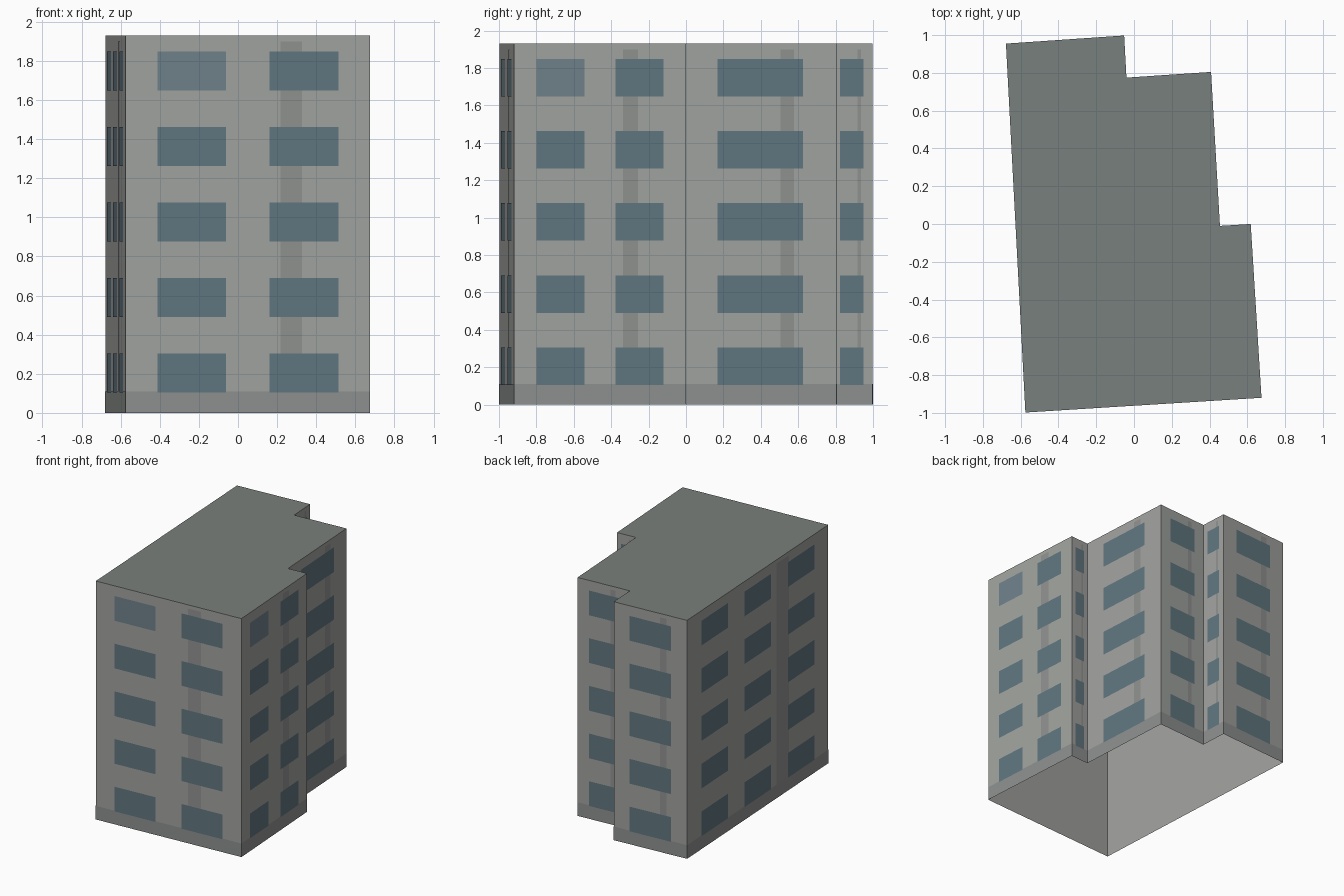
import bpy
from mathutils import Vector

if "Cube" in bpy.data.objects:
    bpy.data.objects.remove(bpy.data.objects["Cube"])

H = 1.93          # building height
MARGIN = 0.04     # blank share at each end of a wall

# Footprint, counter-clockwise from the front left corner
FOOT = [Vector(p) for p in [(-0.575, -0.998), (0.675, -0.92), (0.618, 0.0), (0.455, -0.01),
                            (0.408, 0.805), (-0.04, 0.775), (-0.052, 0.998), (-0.678, 0.955)]]
COLS = [2, 2, 1, 1, 1, 1, 1, 3]      # window columns on each wall
ROWS = [0.105 + 0.386 * i for i in range(5)]
WIN_H = 0.2


def material(name, rgb):
    m = bpy.data.materials.new(name)
    m.diffuse_color = (*rgb, 1)
    m.use_nodes = True
    m.node_tree.nodes["Principled BSDF"].inputs["Base Color"].default_value = m.diffuse_color
    return m


def make_object(name, polys, mat):
    verts, faces = [], []
    for poly in polys:
        faces.append(range(len(verts), len(verts) + len(poly)))
        verts.extend(poly)
    me = bpy.data.meshes.new(name)
    me.from_pydata(verts, [], [list(f) for f in faces])
    me.materials.append(mat)
    ob = bpy.data.objects.new(name, me)
    bpy.context.collection.objects.link(ob)
    return ob


def panel(wall, u0, u1, z0, z1, out=0.0):
    """Outward-facing rectangle on a wall; u runs 0..1 along it."""
    a, b = FOOT[wall], FOOT[(wall + 1) % len(FOOT)]
    d = (b - a).normalized()
    n = Vector((d.y, -d.x)) * out
    p, q = a.lerp(b, u0) + n, a.lerp(b, u1) + n
    return [(p.x, p.y, z0), (q.x, q.y, z0), (q.x, q.y, z1), (p.x, p.y, z1)]


walls, plinth, strips, windows, pale = [], [], [], [], []
for w, cols in enumerate(COLS):
    walls.append(panel(w, 0, 1, 0, H))
    plinth.append(panel(w, 0, 1, 0, 0.11, 0.001))
    strips.append(panel(w, 0.633, 0.722, 0.11, 1.9, 0.001))
    cell = (1 - 2 * MARGIN) / cols
    for c in range(cols):
        mid = MARGIN + cell * (c + 0.5)
        for r, z in enumerate(ROWS):
            # The first top-floor window of the front and right walls is paler
            group = pale if w < 2 and c == 0 and r == 4 else windows
            group.append(panel(w, mid - 0.305 * cell, mid + 0.305 * cell, z, z + WIN_H, 0.002))

# Open-bottomed shell with flush facade panels
make_object("walls", walls, material("wall_grey", (0.36, 0.37, 0.35)))
make_object("roof", [[(p.x, p.y, H) for p in FOOT]], material("roof_grey", (0.19, 0.215, 0.2)))
make_object("plinth", plinth, material("plinth_grey", (0.27, 0.285, 0.275)))
make_object("facade_strips", strips, material("strip_grey", (0.28, 0.29, 0.28)))
make_object("windows", windows, material("window_blue", (0.12, 0.185, 0.215)))
make_object("pale_windows", pale, material("window_pale", (0.16, 0.225, 0.26)))
